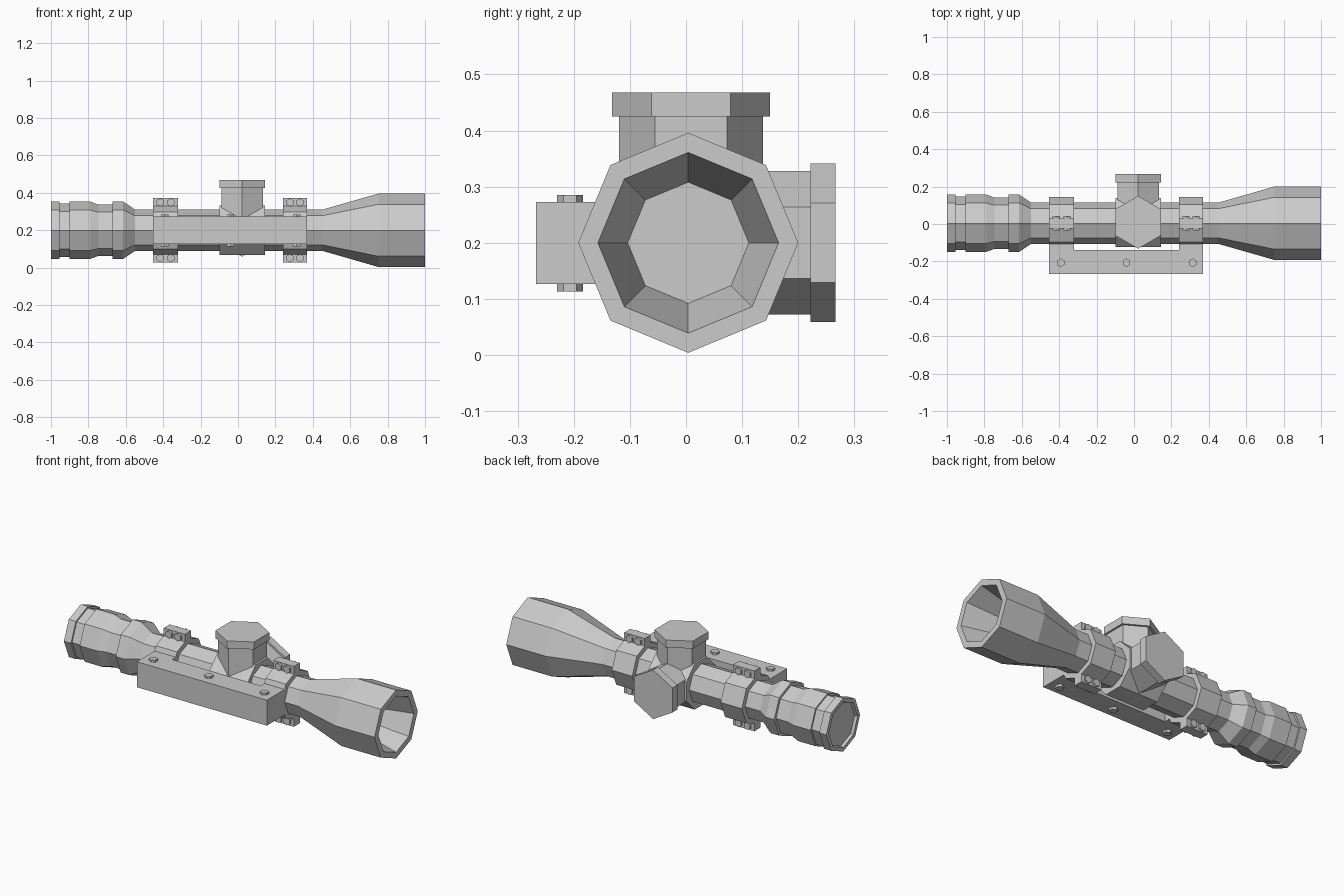
import bpy, bmesh
from math import sin, cos, pi
from mathutils import Vector

if "Cube" in bpy.data.objects:
    bpy.data.objects.remove(bpy.data.objects["Cube"])

CY, CZ = 0.004, 0.2      # optical axis
TX, TY = 0.022, 0.009    # turret centre


def finish(name, bm):
    bmesh.ops.recalc_face_normals(bm, faces=bm.faces)
    me = bpy.data.meshes.new(name)
    bm.to_mesh(me)
    bm.free()
    ob = bpy.data.objects.new(name, me)
    bpy.context.collection.objects.link(ob)
    return ob


def lathe(name, profile, axis='X', sides=8, centre=(0, CY, CZ), turn=0.0):
    """Closed faceted body of (distance along axis, radius) rings."""
    bm = bmesh.new()
    d, u, v = {'X': ((1, 0, 0), (0, 1, 0), (0, 0, 1)),
               'Y': ((0, 1, 0), (0, 0, 1), (1, 0, 0)),
               'Z': ((0, 0, 1), (0, 1, 0), (1, 0, 0))}[axis]
    d, u, v, c = Vector(d), Vector(u), Vector(v), Vector(centre)
    rings = []
    for t, r in profile:
        angles = [turn + 2 * pi * i / sides for i in range(sides)]
        rings.append([bm.verts.new(c + d * t + u * r * cos(a) + v * r * sin(a)) for a in angles])
    for a, b in zip(rings, rings[1:]):
        for i in range(sides):
            j = (i + 1) % sides
            bm.faces.new((a[i], a[j], b[j], b[i]))
    bm.faces.new(rings[0])
    bm.faces.new(rings[-1])
    return finish(name, bm)


def box(name, lo, hi):
    bm = bmesh.new()
    bmesh.ops.create_cube(bm, size=1)
    for v in bm.verts:
        v.co = [(l + h) / 2 + k * (h - l) for k, l, h in zip(v.co, lo, hi)]
    return finish(name, bm)


# Scope body: recessed eyepiece, tube, flared objective with recessed lens
lathe("scope_tube", [
    (-0.985, 0.125), (-1.0, 0.13), (-1.0, 0.153), (-0.955, 0.153), (-0.955, 0.143),
    (-0.9, 0.143), (-0.9, 0.153), (-0.79, 0.153), (-0.745, 0.137), (-0.67, 0.137),
    (-0.67, 0.154), (-0.615, 0.154), (-0.55, 0.11), (0.45, 0.11), (0.75, 0.196),
    (1.0, 0.196), (1.0, 0.161), (0.8, 0.108)])

# Turret housing and the two hexagonal adjustment turrets
lathe("turret_housing", [(-0.1, 0.142), (0.145, 0.142)], centre=(0, TY, CZ), turn=pi / 8)
lathe("elevation_turret", [(0.22, 0.128), (0.425, 0.128), (0.425, 0.141), (0.468, 0.141)],
      'Z', 6, (TX, TY, 0))
lathe("side_turret", [(0.02, 0.128), (0.222, 0.128), (0.222, 0.141), (0.266, 0.141)],
      'Y', 6, (TX, 0, CZ))

# Mount rings with clamp tabs, bolts and a foot joining the side rail
for side, x0, x1 in (("rear", -0.455, -0.32), ("front", 0.24, 0.37)):
    lathe(side + "_ring", [(x0, 0.14), (x1, 0.14)])
    box(side + "_ring_foot", (x0, -0.15, 0.127), (x1, -0.09, 0.273))
    for level, s in (("upper", 1), ("lower", -1)):
        z0, z1 = sorted((CZ + s * 0.115, CZ + s * 0.173))
        box(f"{side}_{level}_clamp", (x0, -0.023, z0), (x1, 0.031, z1))
        for k in (0.29, 0.71):
            lathe(f"{side}_{level}_clamp_bolt", [(-0.034, 0.022), (0.042, 0.022)],
                  'Y', 6, (x0 + (x1 - x0) * k, 0, CZ + s * 0.149))

# Side rail with three vertical bolts
box("side_rail", (-0.455, -0.267, 0.127), (0.37, -0.14, 0.273))
for x in (-0.392, -0.04, 0.313):
    lathe("rail_bolt", [(0.113, 0.023), (0.285, 0.023)], 'Z', 6, (x, -0.207, 0))
